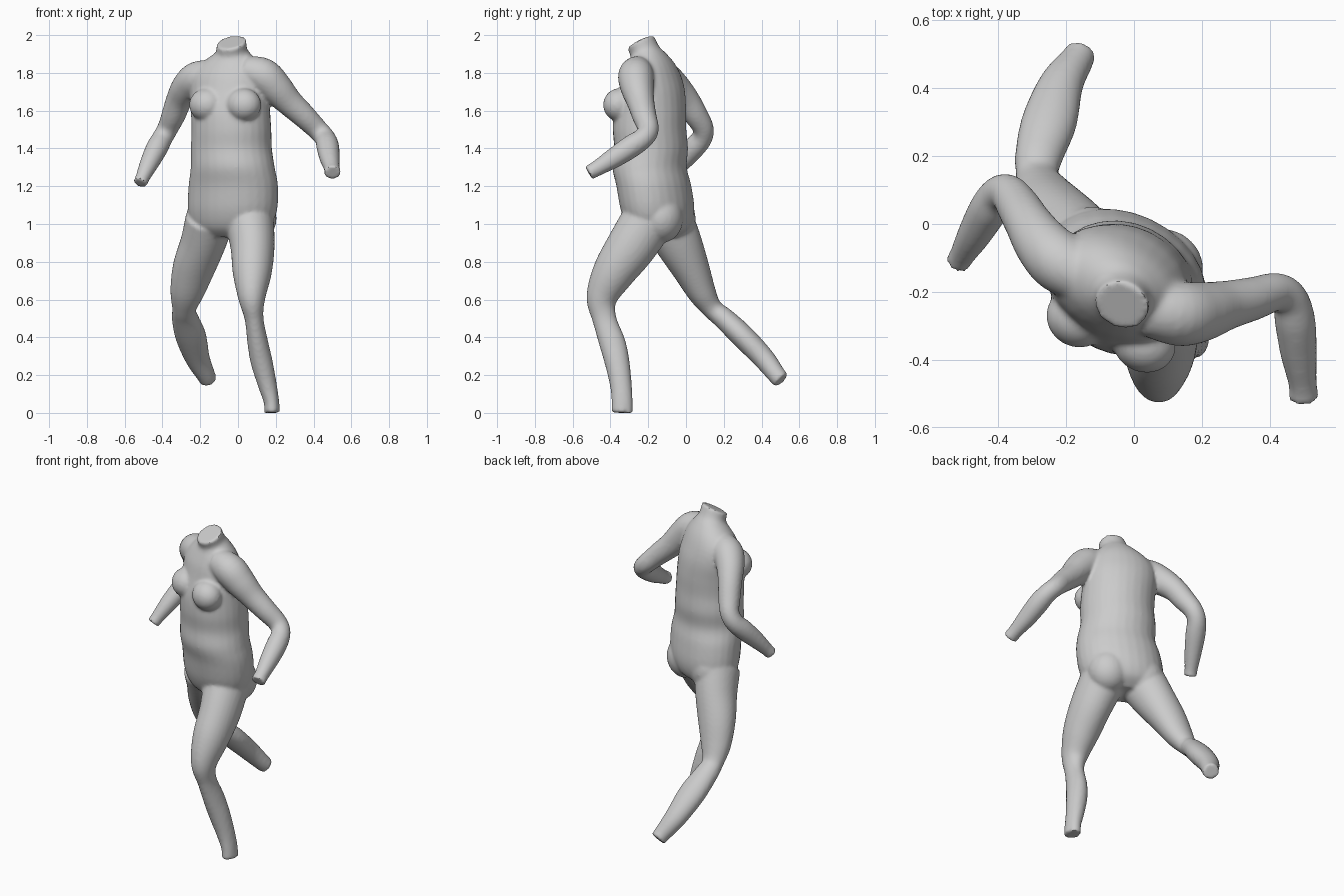
import bpy, bmesh
from math import sin, cos, pi, radians
from mathutils import Vector, Matrix

YAW = radians(-25)                      # the trunk is turned about the vertical
SIDE = Vector((cos(YAW), sin(YAW), 0))
BACK = Vector((-sin(YAW), cos(YAW), 0))
bm = bmesh.new()


def spline(pts, n=5):
    """Catmull-Rom interpolation of tuples of any length."""
    p = [pts[0]] + pts + [pts[-1]]
    out = []
    for i in range(1, len(p) - 2):
        for k in range(n):
            t = k / n
            out.append([0.5 * (2*b + (c-a)*t + (2*a-5*b+4*c-d)*t*t + (3*b-a-3*c+d)*t**3)
                        for a, b, c, d in zip(p[i-1], p[i], p[i+1], p[i+2])])
    return out + [list(pts[-1])]


def loft(rings, sides=28):
    """Closed skin over rings of (centre, u axis, v axis)."""
    loops = [[bm.verts.new(c + u*cos(2*pi*k/sides) + v*sin(2*pi*k/sides))
              for k in range(sides)] for c, u, v in rings]
    faces = [bm.faces.new(loops[0][::-1]), bm.faces.new(loops[-1])]
    for a, b in zip(loops, loops[1:]):
        for k in range(sides):
            j = (k + 1) % sides
            faces.append(bm.faces.new((a[k], a[j], b[j], b[k])))
    bmesh.ops.recalc_face_normals(bm, faces=faces)


def limb(pts):
    """Tube along a path of (x, y, z, radius across x, other radius)."""
    s = spline(pts)
    c = [Vector(p[:3]) for p in s]
    rings = []
    for i, p in enumerate(s):
        t = (c[min(i+1, len(c)-1)] - c[max(i-1, 0)]).normalized()
        u = (Vector((1, 0, 0)) - t * t.x).normalized()
        rings.append((c[i], u * p[3], t.cross(u) * p[4]))
    loft(rings)


def ball(x, y, z, a, b, h):
    """Ellipsoid aligned with the turned trunk."""
    m = (Matrix.Translation((x, y, z)) @ Matrix.Rotation(YAW, 4, 'Z')
         @ Matrix.Diagonal((a, b, h, 1)))
    bmesh.ops.create_uvsphere(bm, u_segments=28, v_segments=18, radius=1, matrix=m)


# trunk and neck: x, y, z, half width, half depth, tilt of the ring
trunk = spline([
    (-.05, -.14, .93, .14, .09, 0), (-.04, -.14, .98, .215, .15, 0),
    (-.03, -.15, 1.07, .247, .182, 0), (-.025, -.17, 1.2, .247, .187, 0),
    (-.028, -.193, 1.3, .229, .19, 0), (-.035, -.185, 1.4, .22, .19, 0),
    (-.035, -.193, 1.5, .216, .19, 0), (-.04, -.19, 1.6, .215, .185, 0),
    (-.045, -.18, 1.7, .215, .165, 0), (-.05, -.18, 1.78, .205, .143, 0),
    (-.045, -.185, 1.84, .17, .118, .05), (-.04, -.2, 1.885, .12, .093, .2),
    (-.035, -.218, 1.915, .086, .079, .35), (-.035, -.24, 1.962, .081, .078, .5)])
loft([(Vector(p[:3]), SIDE * p[3], (BACK * cos(p[5]) + Vector((0, 0, sin(p[5])))) * p[4])
      for p in trunk])

# chest and seat
ball(-.165, -.275, 1.63, .095, .088, .088)
ball(.03, -.352, 1.63, .095, .085, .088)
ball(-.12, -.065, 1.03, .12, .115, .13)
ball(.085, -.13, 1.03, .12, .115, .13)

# forward leg
limb([(.06, -.2, 1.02, .13, .14), (.077, -.29, .88, .117, .132), (.075, -.385, .74, .103, .112),
      (.073, -.445, .61, .073, .083), (.085, -.433, .5, .05, .064), (.105, -.39, .37, .055, .07),
      (.125, -.365, .27, .058, .066), (.155, -.345, .15, .05, .058),
      (.177, -.338, .06, .041, .056), (.18, -.338, 0, .042, .058)])

# trailing leg
limb([(-.15, -.1, 1.02, .13, .14), (-.185, -.04, .9, .12, .125), (-.235, .025, .765, .112, .1),
      (-.27, .085, .635, .09, .075), (-.285, .14, .55, .064, .055), (-.28, .2, .5, .071, .058),
      (-.25, .3, .405, .082, .063), (-.215, .41, .29, .066, .058),
      (-.17, .48, .2, .05, .049), (-.157, .506, .172, .046, .047)])

# trailing arm
limb([(-.13, -.16, 1.79, .08, .08), (-.215, -.115, 1.77, .09, .09), (-.27, -.06, 1.725, .082, .082),
      (-.31, 0, 1.66, .07, .07), (-.34, .05, 1.58, .064, .064), (-.37, .09, 1.51, .056, .056),
      (-.4, .085, 1.455, .055, .055), (-.43, .04, 1.4, .058, .058), (-.47, -.03, 1.32, .05, .05),
      (-.505, -.09, 1.245, .038, .038), (-.518, -.112, 1.215, .038, .038)])

# leading arm
limb([(.04, -.25, 1.81, .08, .08), (.13, -.265, 1.785, .095, .095), (.2, -.258, 1.72, .088, .088),
      (.27, -.24, 1.645, .073, .073), (.35, -.22, 1.57, .064, .064), (.42, -.2, 1.5, .056, .056),
      (.46, -.225, 1.455, .055, .055), (.475, -.29, 1.41, .06, .06), (.485, -.38, 1.35, .054, .054),
      (.497, -.47, 1.295, .042, .042), (.5, -.515, 1.27, .046, .04)])

# fuse the parts into one smooth skin
mesh = bpy.data.meshes.new("body")
bm.to_mesh(mesh)
bm.free()
body = bpy.data.objects.new("body", mesh)
bpy.context.collection.objects.link(body)
fuse = body.modifiers.new("fuse", 'REMESH')
fuse.mode = 'VOXEL'
fuse.voxel_size = 0.01
soften = body.modifiers.new("soften", 'SMOOTH')
soften.factor = 0.5
soften.iterations = 6
bpy.context.view_layer.objects.active = body
body.select_set(True)
bpy.ops.object.convert(target='MESH')

# stand it on the floor
low = min(v.co.z for v in body.data.vertices)
body.data.transform(Matrix.Translation((0, 0, -low)))
bpy.ops.object.shade_smooth_by_angle(angle=radians(40))
